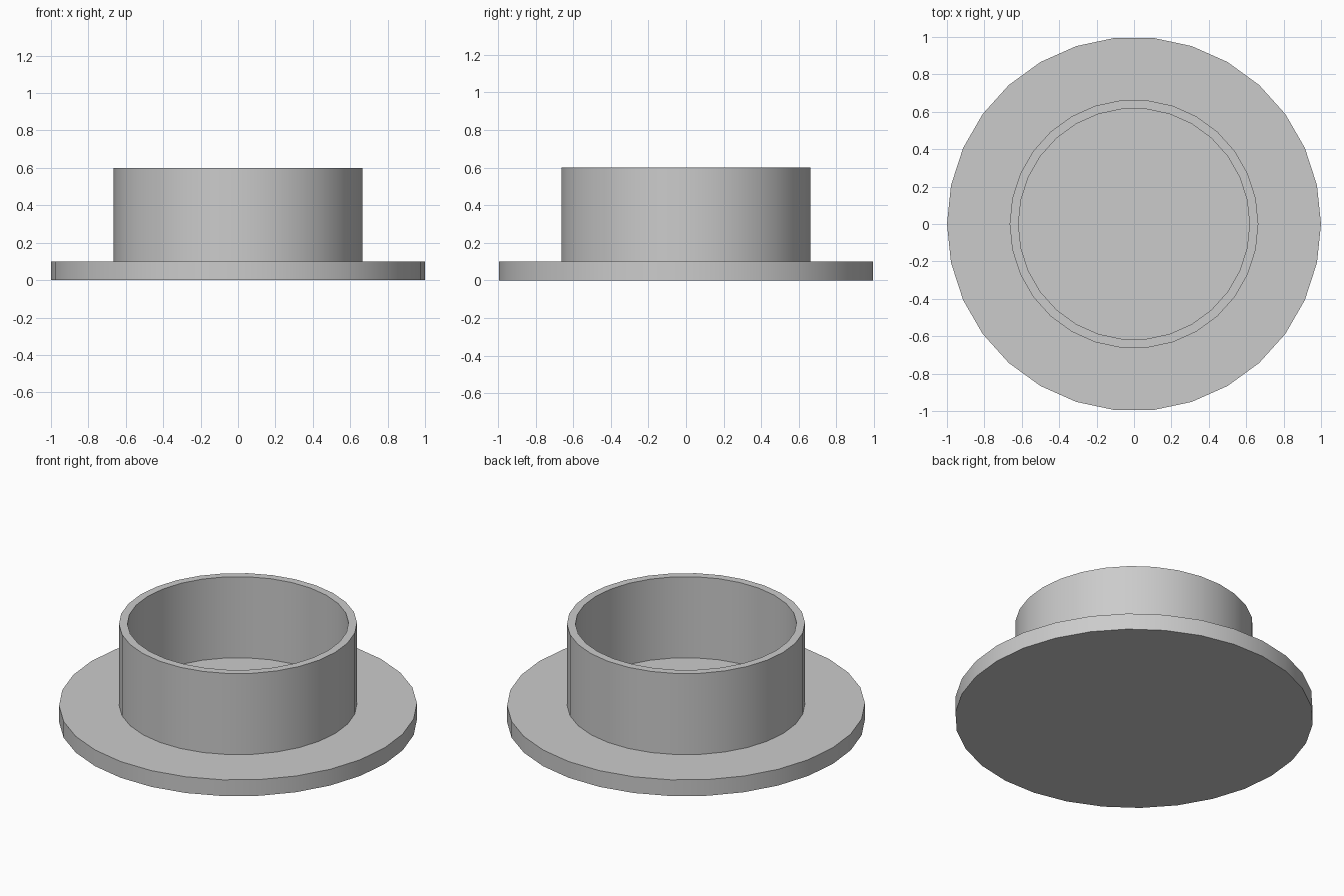
import bpy
import bmesh
import math
from mathutils import Vector

SIDES = 30
FLANGE_R, FLANGE_H = 1.0, 0.1
COLLAR_R, BORE_R, TOP = 0.665, 0.618, 0.6

cube = bpy.data.objects.get("Cube")
if cube:
    bpy.data.objects.remove(cube, do_unlink=True)


def make_material(name, colour):
    mat = bpy.data.materials.new(name)
    mat.use_nodes = True
    mat.diffuse_color = colour
    mat.node_tree.nodes["Principled BSDF"].inputs["Base Color"].default_value = colour
    return mat


def revolve(name, profile, mat):
    """Turn an (radius, height) profile around z into a closed solid."""
    bm = bmesh.new()
    verts = [bm.verts.new((r, 0, z)) for r, z in profile]
    edges = [bm.edges.new(pair) for pair in zip(verts, verts[1:])]
    bmesh.ops.spin(bm, geom=verts + edges, cent=Vector(), axis=Vector((0, 0, 1)),
                   angle=math.tau, steps=SIDES, use_duplicate=False)
    bmesh.ops.remove_doubles(bm, verts=bm.verts[:], dist=0.0001)
    bmesh.ops.recalc_face_normals(bm, faces=bm.faces[:])
    mesh = bpy.data.meshes.new(name)
    bm.to_mesh(mesh)
    bm.free()
    mesh.materials.append(mat)
    obj = bpy.data.objects.new(name, mesh)
    bpy.context.collection.objects.link(obj)
    return obj


grey = make_material("light_grey", (0.6, 0.6, 0.6, 1.0))

# Solid base flange with an open-topped collar rising from it
body = revolve("flanged_collar", [
    (0, 0), (FLANGE_R, 0), (FLANGE_R, FLANGE_H),
    (COLLAR_R, FLANGE_H), (COLLAR_R, TOP),
    (BORE_R, TOP), (BORE_R, FLANGE_H), (0, FLANGE_H),
], grey)

# Smooth walls, crisp rims
bpy.ops.object.select_all(action="DESELECT")
body.select_set(True)
bpy.context.view_layer.objects.active = body
bpy.ops.object.shade_smooth_by_angle(angle=math.radians(30))
